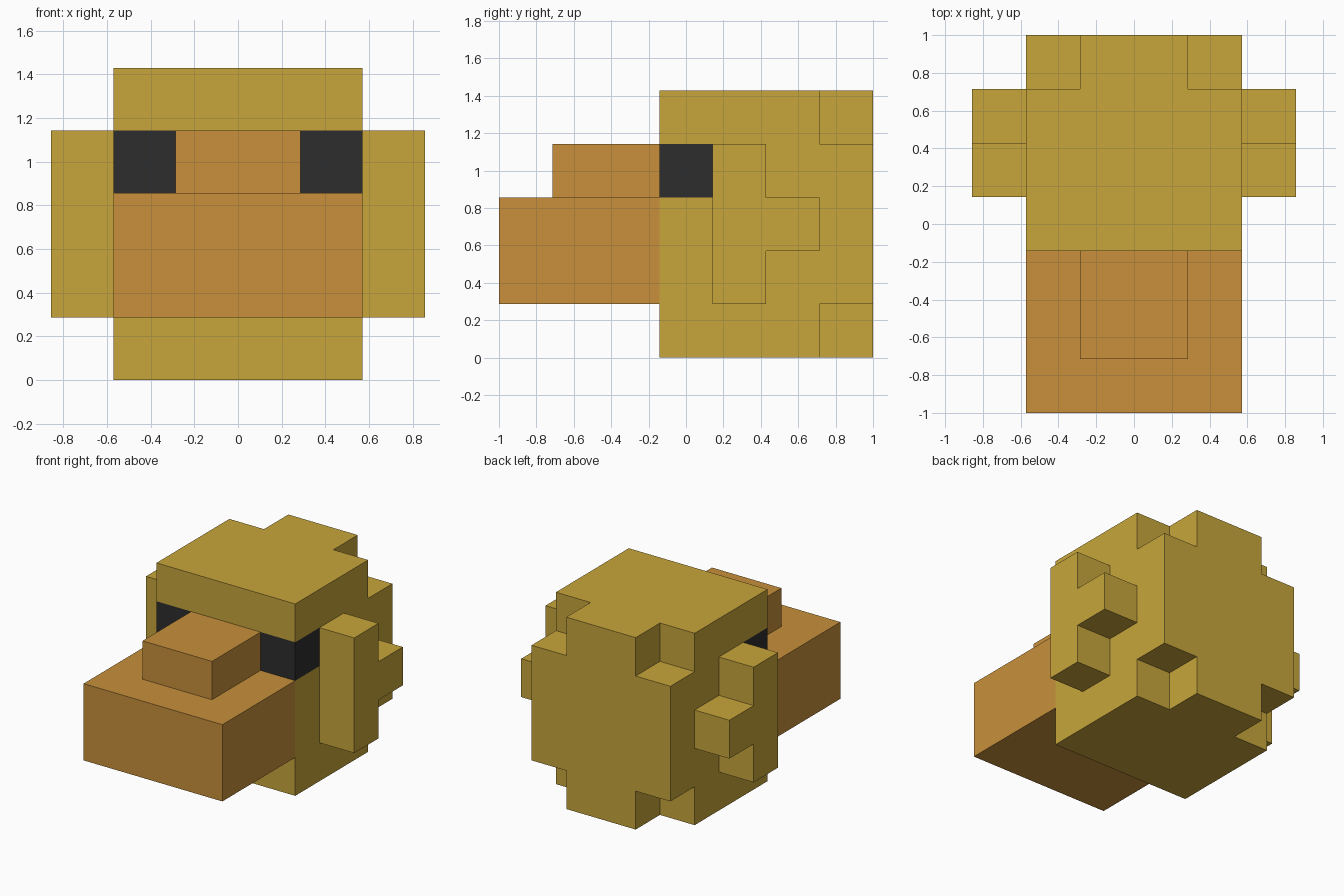
import bpy
import bmesh
from mathutils import Vector

U = 2 / 7  # one block of the model's grid

cube = bpy.data.objects.get("Cube")
if cube:
    bpy.data.objects.remove(cube, do_unlink=True)


def material(name, colour):
    mat = bpy.data.materials.new(name)
    mat.use_nodes = True
    mat.diffuse_color = (*colour, 1)
    mat.node_tree.nodes["Principled BSDF"].inputs["Base Color"].default_value = (*colour, 1)
    return mat


GOLD = material("gold", (0.578, 0.381, 0.044))
ORANGE = material("orange", (0.578, 0.279, 0.044))
BLACK = material("black", (0.026, 0.026, 0.026))


def add_box(bm, low, high):
    """Add a box between two corners given in blocks."""
    low, high = Vector(low) * U, Vector(high) * U
    verts = bmesh.ops.create_cube(bm, size=1)["verts"]
    for v in verts:
        v.co = Vector((a + b) / 2 + c * (b - a) for a, b, c in zip(low, high, v.co))


def finish(name, bm, *mats):
    bmesh.ops.recalc_face_normals(bm, faces=bm.faces)
    mesh = bpy.data.meshes.new(name)
    bm.to_mesh(mesh)
    bm.free()
    obj = bpy.data.objects.new(name, mesh)
    bpy.context.collection.objects.link(obj)
    for mat in mats:
        mesh.materials.append(mat)
    return obj


# Head block, cut along the eye borders so the eyes are its own faces
bm = bmesh.new()
add_box(bm, (-2, -0.5, 0), (2, 3.5, 5))
for axis, at in ((0, -1), (0, 1), (1, 0.5), (2, 3), (2, 4)):
    normal = Vector((0, 0, 0))
    normal[axis] = 1
    bmesh.ops.bisect_plane(bm, geom=bm.verts[:] + bm.edges[:] + bm.faces[:],
                           plane_co=normal * at * U, plane_no=normal)
for face in bm.faces:
    c = face.calc_center_median() / U
    face.material_index = int(abs(c.x) > 1 and c.y < 0.5 and 3 < c.z < 4)
bmesh.ops.dissolve_limit(bm, angle_limit=0.01, verts=bm.verts, edges=bm.edges,
                         delimit={'MATERIAL'})
head = finish("head", bm, GOLD, BLACK)

# Notches in the four rear corners
bm = bmesh.new()
for low_x, high_x in ((-3, -1), (1, 3)):
    for low_z, high_z in ((-1, 1), (4, 6)):
        add_box(bm, (low_x, 2.5, low_z), (high_x, 4.5, high_z))
notches = finish("corner_notch_cutter", bm, GOLD)
notches.hide_render = True
notches.hide_viewport = True
notches.display_type = 'WIRE'
cut = head.modifiers.new("corner notches", 'BOOLEAN')
cut.operation = 'DIFFERENCE'
cut.solver = 'EXACT'
cut.object = notches

# Beak: wide lower block with a narrow ridge on top
for name, low, high in (("beak", (-2, -3.5, 1), (2, -0.5, 3)),
                        ("beak_ridge", (-1, -2.5, 3), (1, -0.5, 4))):
    bm = bmesh.new()
    add_box(bm, low, high)
    finish(name, bm, ORANGE)

# Side fins: a T-shaped profile extruded outward and mirrored
bm = bmesh.new()
profile = [(0.5, 1), (1.5, 1), (1.5, 2), (2.5, 2), (2.5, 3), (1.5, 3), (1.5, 4), (0.5, 4)]
base = bm.faces.new([bm.verts.new(Vector((2, y, z)) * U) for y, z in profile])
grown = bmesh.ops.extrude_face_region(bm, geom=[base], use_keep_orig=True)["geom"]
bmesh.ops.translate(bm, vec=(U, 0, 0),
                    verts=[v for v in grown if isinstance(v, bmesh.types.BMVert)])
fins = finish("side_fins", bm, GOLD)
fins.modifiers.new("mirror", 'MIRROR')
